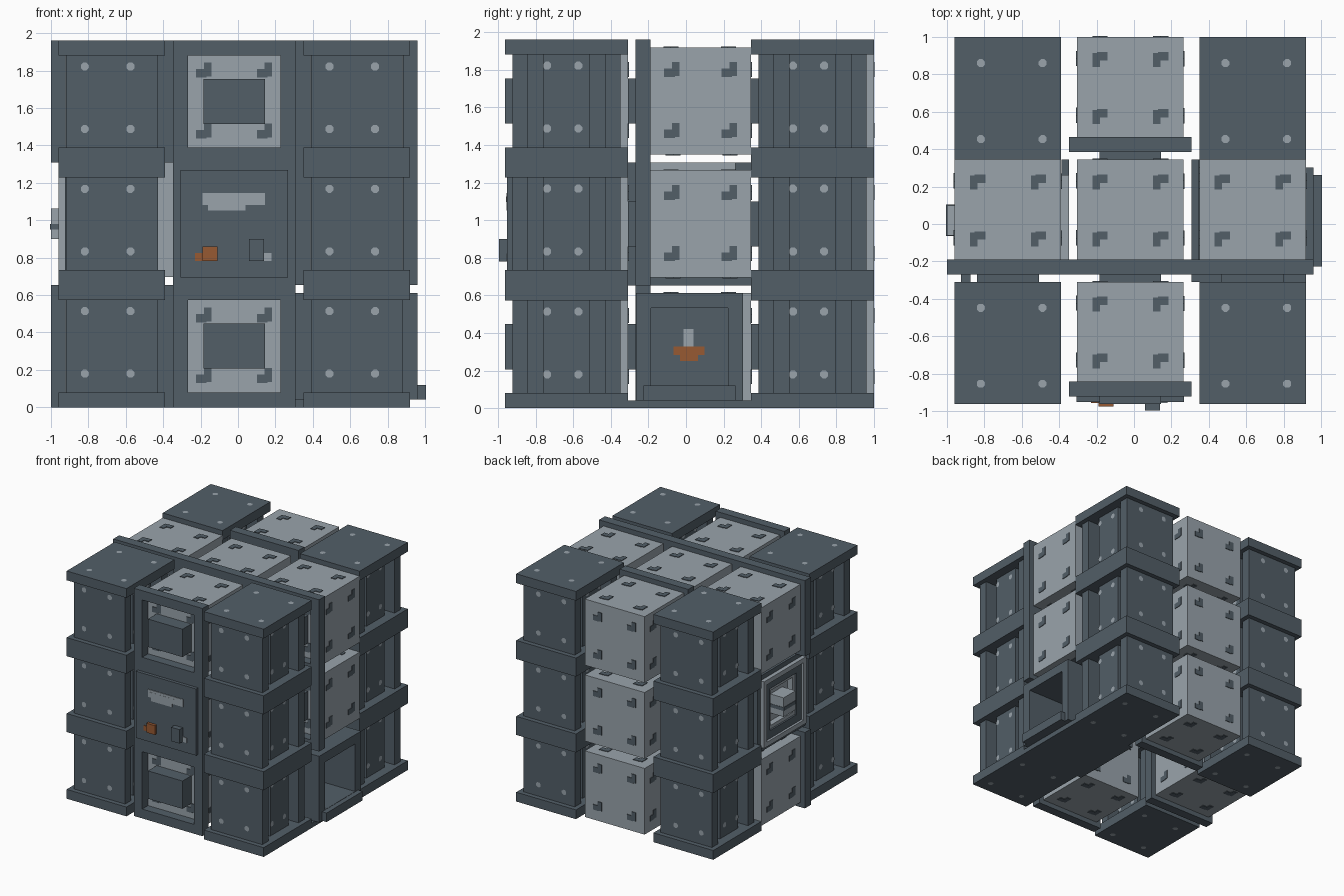
import bpy, bmesh
from math import cos, sin, pi
from mathutils import Vector

cube = bpy.data.objects.get("Cube")
if cube:
    bpy.data.objects.remove(cube, do_unlink=True)


def material(name, rgb):
    m = bpy.data.materials.new(name)
    m.use_nodes = True
    m.diffuse_color = (*rgb, 1)
    m.node_tree.nodes["Principled BSDF"].inputs["Base Color"].default_value = (*rgb, 1)
    return m


MATS = [material("dark steel", (0.085, 0.113, 0.137)),
        material("light steel", (0.32, 0.37, 0.41)),
        material("burnt orange", (0.31, 0.10, 0.032))]
DARK, LIGHT, ORANGE = range(3)
X, Y, Z = Vector((1, 0, 0)), Vector((0, 1, 0)), Vector((0, 0, 1))
PITCH = 0.654
HALF = PITCH / 2
MID = Vector((-0.02, 0.018, 0.327))     # centre of the lowest middle cell


class Part:
    """Collects boxes and discs, then becomes one object."""

    def __init__(self, name):
        self.name, self.bm = name, bmesh.new()

    def box(self, a, b, mat=DARK):
        r = bmesh.ops.create_cube(self.bm, size=1)
        a, b = Vector(a), Vector(b)
        for v in r["verts"]:
            v.co = Vector([(a[i] + b[i]) / 2 + v.co[i] * abs(b[i] - a[i]) for i in range(3)])
        for f in {f for v in r["verts"] for f in v.link_faces}:
            f.material_index = mat

    def ring(self, c, u, v, outer, inner, n0, n1, mat=DARK):
        """Square frame around c, lying in u, v and running n0 to n1 along the normal."""
        n = u.cross(v)
        for s in (-1, 1):
            self.box(c + u * s * inner - v * outer + n * n0,
                     c + u * s * outer + v * outer + n * n1, mat)
            self.box(c + v * s * inner - u * inner + n * n0,
                     c + v * s * outer + u * inner + n * n1, mat)

    def disc(self, p, u, v, mat=LIGHT, r=0.023):
        p = p + u.cross(v) * 0.004
        f = self.bm.faces.new([self.bm.verts.new(p + u * r * cos(k * pi / 4 + pi / 8)
                               + v * r * sin(k * pi / 4 + pi / 8)) for k in range(8)])
        f.material_index = mat

    def hook(self, p, u, v, flip):
        """Small painted corner stroke."""
        n = u.cross(v) * 0.005
        s = -1 if flip else 1
        self.box(p + (u * 0.04 + v * 0.045) * s, p + (-v * 0.03) * s + n)
        self.box(p + (u * 0.015 + v * 0.01) * s, p + (-u * 0.042 - v * 0.035) * s + n)

    def finish(self):
        mesh = bpy.data.meshes.new(self.name)
        self.bm.to_mesh(mesh)
        self.bm.free()
        for m in MATS:
            mesh.materials.append(m)
        bpy.context.collection.objects.link(bpy.data.objects.new(self.name, mesh))


def cell(i, j, k):
    return MID + Vector((i, j, k)) * PITCH


FACES = [(X, Z), (Y, Z), (-X, Z), (-Y, Z), (X, Y), (X, -Y)]


def marked_cube(p, lo, hi):
    """Light cube with a dark hook near each corner of every face."""
    p.box(lo, hi, LIGHT)
    c, h = (lo + hi) / 2, (hi - lo) / 2
    for u, v in FACES:
        n = u.cross(v)
        size = lambda d: abs(d.dot(h))
        for su in (-1, 1):
            for sv in (-1, 1):
                q = c + n * size(n) + u * su * size(u) * 0.57 + v * sv * size(v) * 0.57
                p.hook(q, u, v, abs(n.z) > 0)


def module(name, c, panel=False):
    """Light cube behind a dark square frame, with a block in the opening."""
    p = Part(name)
    marked_cube(p, c + Vector((-0.285, -0.207, -0.285)), c + Vector((0.285, HALF, 0.285)))
    if panel:
        p.box(c + Vector((-HALF, -0.287, -HALF)), c + Vector((HALF, -0.207, HALF)))
        p.box(c + Vector((-0.287, -0.315, -0.287)), c + Vector((0.287, -0.28, 0.287)))
    else:
        p.ring(c, X, Z, HALF, 0.247, 0.207, 0.287)
        p.box(c + Vector((-0.165, -HALF, -0.12)), c + Vector((0.165, -0.2, 0.12)))
    p.finish()


def column(name, c):
    """Flanged pillar between two plates."""
    p = Part(name)
    for s in (-1, 1):
        p.box(c + Vector((-0.285, -HALF, s * 0.247)), c + Vector((0.285, HALF, s * HALF)))
        p.box(c + Vector((-0.245, s * 0.205, -0.25)), c + Vector((0.245, s * 0.287, 0.25)))
    p.box(c + Vector((-0.13, -0.21, -0.25)), c + Vector((0.13, 0.21, 0.25)))
    p.box(c + Vector((-0.205, -0.122, -0.25)), c + Vector((0.205, 0.122, 0.25)))
    # rivets on flanges, ribs and plates
    for a in (-1, 1):
        for b in (-1, 1):
            up = Z * (b * 0.167 + 0.02)
            for s in (-1, 1):
                p.disc(c + Y * s * 0.287 + X * (a * 0.122 - 0.023) + up, X * -s, Z)
                p.disc(c + X * s * 0.205 + Y * (a * 0.083 - 0.02) + up, Y * s, Z)
                p.disc(c + Z * s * HALF + X * (a * 0.165 + 0.02) + Y * (b * 0.203 - 0.015), X, Y * s)
    p.finish()


LEVELS = ["lower", "middle", "upper"]
for k, level in enumerate(LEVELS):
    for i, side in ((-1, "right"), (1, "left")):
        for j, end in ((-1, "front"), (1, "back")):
            column(f"{level}_{end}_{side}_column", cell(i, j, k))
    module(f"{level}_front_module", cell(0, -1, k), panel=(k == 1))
    module(f"{level}_back_module", cell(0, 1, k))
    if k != 1:
        module(f"{level}_right_module", cell(-1, 0, k))
    if k > 0:
        module(f"{level}_left_module", cell(1, 0, k))
module("upper_core_module", cell(0, 0, 2))

# Controls on the front panel
c = cell(0, -1, 1)
p = Part("front_controls")
face = c - Y * 0.315


def on_panel(x0, z0, x1, z1, depth, mat):
    p.box(face + X * x0 + Z * z0, face + X * x1 + Z * z1 - Y * depth, mat)


on_panel(-0.17, 0.1, 0.165, 0.165, 0.005, LIGHT)
on_panel(-0.17, 0.115, 0.1, 0.145, 0.006, LIGHT)
on_panel(-0.14, 0.07, 0.06, 0.11, 0.004, LIGHT)
on_panel(-0.17, -0.2, -0.09, -0.12, 0.025, ORANGE)
on_panel(-0.21, -0.2, -0.17, -0.157, 0.005, ORANGE)
on_panel(0.08, -0.2, 0.16, -0.08, 0.045, DARK)
on_panel(0.16, -0.2, 0.2, -0.157, 0.005, LIGHT)
p.finish()

# Furnace: hollow box open to the left side
c = cell(1, 0, 0)
p = Part("furnace")
p.box(c + Vector((-HALF, -HALF, -HALF)), c + Vector((0.285, HALF, -0.285)))
p.ring(c, Y, Z, 0.285, 0.205, -0.28, HALF)
p.box(c + Vector((-HALF, -0.285, -0.285)), c + Vector((-0.18, 0.285, 0.285)))
p.box(c + Vector((0.2, -0.245, -0.285)), c + Vector((0.37, 0.245, -0.207)))
wall = c - X * 0.18
p.box(wall + Vector((0, -0.03, 0.0)), wall + Vector((0.006, 0.022, 0.095)), LIGHT)
p.box(wall + Vector((0, -0.085, -0.045)), wall + Vector((0.005, 0.08, 0.0)), ORANGE)
p.box(wall + Vector((0, -0.05, -0.075)), wall + Vector((0.004, 0.045, -0.03)), ORANGE)
p.finish()

# Port facing the right side
c = cell(-1, 0, 1)
p = Part("side_port")
p.box(c + Vector((-0.2, -0.207, -0.285)), c + Vector((HALF, 0.245, HALF)), LIGHT)
p.ring(c, -Y, Z, HALF, 0.247, 0.2, 0.25)
p.ring(c, -Y, Z, 0.287, 0.247, 0.25, 0.285, LIGHT)
p.ring(c, -Y, Z, 0.247, 0.18, 0.2, 0.265)
p.ring(c, -Y, Z, 0.18, 0.15, 0.2, 0.25, LIGHT)
p.box(c + Vector((-HALF, -0.08, -0.082)), c + Vector((-0.19, 0.082, 0.082)), LIGHT)
p.box(c + Vector((-HALF - 0.003, -0.083, -0.03)), c + Vector((-0.19, 0.085, 0.0)))
p.finish()

# Dark liners between the core and the side modules
p = Part("core_liners")
for i in (-1, 1):
    c = cell(0, 0, 1)
    p.box(c + Vector((i * HALF, -0.207, -0.285)), c + Vector((i * 0.367, HALF, 0.285)))
p.finish()
